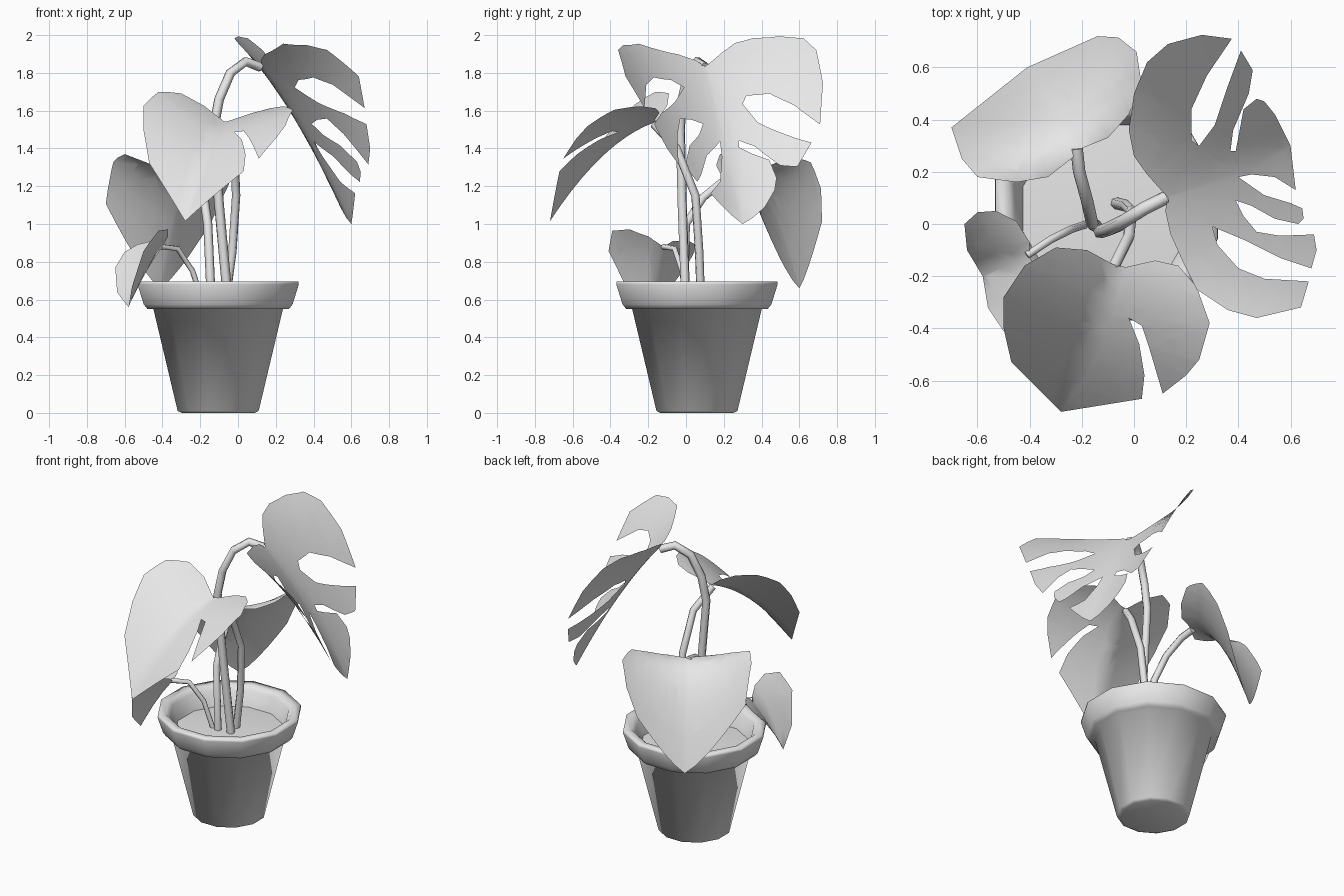
import bpy, bmesh
from mathutils import Matrix, Vector

cube = bpy.data.objects.get("Cube")
if cube:
    bpy.data.objects.remove(cube, do_unlink=True)

clay = bpy.data.materials.new("light_grey")
clay.use_nodes = True
clay.diffuse_color = (.8, .8, .8, 1)
clay.node_tree.nodes["Principled BSDF"].inputs["Base Color"].default_value = (.8, .8, .8, 1)


def add_object(name, data):
    obj = bpy.data.objects.new(name, data)
    bpy.context.collection.objects.link(obj)
    data.materials.append(clay)
    return obj


def activate(obj):
    bpy.ops.object.select_all(action='DESELECT')
    obj.select_set(True)
    bpy.context.view_layer.objects.active = obj


def shade_smooth(obj, angle):
    activate(obj)
    bpy.ops.object.shade_smooth_by_angle(angle=angle)


def lathe(name, profile, sides=12):
    """Spin a radius/height profile around the pot axis, flat sides facing the axes."""
    bm = bmesh.new()
    verts = [bm.verts.new((radius, 0, height)) for radius, height in profile]
    edges = [bm.edges.new(pair) for pair in zip(verts, verts[1:])]
    bmesh.ops.spin(bm, geom=verts + edges, cent=(0, 0, 0), axis=(0, 0, 1),
                   angle=6.283185, steps=sides)
    bmesh.ops.remove_doubles(bm, verts=bm.verts, dist=.0005)
    bmesh.ops.recalc_face_normals(bm, faces=bm.faces)
    bm.transform(Matrix.Translation((-.105, .058, 0)) @ Matrix.Rotation(3.14159 / sides, 4, 'Z'))
    mesh = bpy.data.meshes.new(name)
    bm.to_mesh(mesh)
    bm.free()
    shade_smooth(add_object(name, mesh), 3.1)


def stem(name, points, radius):
    """Round tube along a path."""
    curve = bpy.data.curves.new(name, 'CURVE')
    curve.dimensions = '3D'
    curve.bevel_depth = radius
    curve.bevel_resolution = 1
    curve.use_fill_caps = True
    spline = curve.splines.new('POLY')
    spline.points.add(len(points) - 1)
    for target, point in zip(spline.points, points):
        target.co = (*point, 1)
    obj = add_object(name, curve)
    activate(obj)
    bpy.ops.object.convert(target='MESH')
    shade_smooth(bpy.context.object, 1.2)


def leaf(name, outline, base, tip, bend, lift, spread, power, lean):
    """Flat outline cut into strips, then drooped along and folded across its midrib."""
    origin = Vector(base[:2])
    along = Vector(tip[:2]) - origin
    length = along.length
    along.normalize()
    across = Vector((-along.y, along.x))
    # slope chosen so that the midrib ends at the tip height
    slope = (tip[2] - base[2] - bend * length ** 2) / length

    bm = bmesh.new()
    bm.faces.new([bm.verts.new((x, y, 0)) for x, y in outline])
    bm.normal_update()
    bmesh.ops.triangulate(bm, faces=bm.faces)
    for direction in (along, across):
        for step in range(-10, 11):
            bmesh.ops.bisect_plane(
                bm, geom=bm.verts[:] + bm.edges[:] + bm.faces[:], dist=.0001,
                plane_co=(origin + direction * step * .06).to_3d(),
                plane_no=direction.to_3d())
    for v in bm.verts:
        offset = v.co.xy - origin
        s, t = offset.dot(along), offset.dot(across)
        fold = (lift + spread * s) * abs(t) ** power
        v.co.z = base[2] + slope * s + bend * s * s + fold + lean * t
    bmesh.ops.recalc_face_normals(bm, faces=bm.faces)
    if sum(f.normal.z for f in bm.faces) < 0:
        bmesh.ops.reverse_faces(bm, faces=bm.faces)
    mesh = bpy.data.meshes.new(name)
    bm.to_mesh(mesh)
    bm.free()
    shade_smooth(add_object(name, mesh), 1.2)


# Pot: tapered body running into a flared rim, and soil
lathe("pot", [(0, 0), (.2, 0), (.222, .01), (.355, .55), (.388, .55), (.408, .575),
              (.442, .68), (.44, .695), (.39, .695), (.365, .67), (.325, .55)])
lathe("soil", [(.34, .57), (.2, .58), (0, .585)])

# Stems
stem("split_leaf_stem", [(-.05, 0, .56), (-.1, -.02, 1.1), (-.13, -.03, 1.5), (-.1, -.02, 1.66),
                         (-.04, .01, 1.8), (.04, .06, 1.86), (.12, .1, 1.83)], .026)
stem("front_leaf_stem", [(-.07, .08, .56), (-.03, .07, .85), (-.01, .05, 1.15),
                         (-.02, -.05, 1.4), (-.08, -.17, 1.53)], .023)
stem("back_leaf_stem", [(-.14, -.01, .56), (-.16, 0, 1), (-.18, .09, 1.14),
                        (-.21, .2, 1.23), (-.22, .29, 1.25)], .024)
stem("small_leaf_stem", [(-.18, 0, .56), (-.24, -.02, .75), (-.32, -.06, .87),
                         (-.41, -.12, .88)], .015)

# Front leaf with a single slit
leaf("front_leaf",
     [(-.07, -.16), (-.18, -.1), (-.3, -.09), (-.42, -.16), (-.5, -.28), (-.5, -.4),
      (-.47, -.53), (-.28, -.72), (.03, -.67), (.04, -.58), (.02, -.46), (-.02, -.36),
      (.03, -.39), (.06, -.48), (.11, -.65), (.2, -.58), (.25, -.52), (.29, -.38),
      (.24, -.24), (.17, -.16), (.08, -.14), (-.03, -.165)],
     base=(-.07, -.16, 1.54), tip=(-.28, -.72, 1.015),
     bend=-.93, lift=.44, spread=0, power=1, lean=-.21)

# Large split leaf with fingers
leaf("split_leaf",
     [(.13, .1), (.05, .19), (0, .26), (-.02, .36), (0, .5), (.05, .62), (.13, .69),
      (.26, .725), (.375, .71), (.28, .57), (.22, .44), (.22, .32), (.25, .3),
      (.31, .38), (.36, .53), (.41, .665), (.455, .59), (.44, .5), (.38, .36),
      (.37, .28), (.39, .28), (.42, .44), (.47, .48), (.5, .47), (.54, .42),
      (.6, .3), (.62, .13), (.54, .18), (.45, .19), (.4, .18), (.5, .11),
      (.6, .08), (.645, .06), (.65, .02), (.63, 0), (.54, .02), (.45, .07),
      (.39, .09), (.42, .03), (.47, -.03), (.56, -.045), (.69, -.04), (.7, -.1),
      (.68, -.17), (.56, -.13), (.42, -.06), (.3, -.01), (.32, -.08), (.4, -.17),
      (.5, -.21), (.67, -.22), (.64, -.32), (.47, -.36), (.36, -.33), (.24, -.25),
      (.19, -.15), (.14, -.04), (.12, .05)],
     base=(.12, .1, 1.845), tip=(.6, .3, 1),
     bend=-.9, lift=.55, spread=1.4, power=1.5, lean=.09)

# Heart-shaped back leaf
leaf("back_leaf",
     [(-.2, .29), (-.1, .33), (-.02, .42), (.03, .53), (.01, .66), (-.06, .715),
      (-.14, .72), (-.41, .6), (-.7, .37), (-.66, .25), (-.6, .18), (-.45, .16),
      (-.33, .18), (-.24, .25)],
     base=(-.21, .28, 1.26), tip=(-.41, .6, .66),
     bend=-4.3, lift=.3, spread=3.4, power=1.5, lean=0)

# Small low leaf
leaf("small_leaf",
     [(-.4, -.12), (-.37, -.2), (-.37, -.3), (-.42, -.39), (-.5, -.41), (-.56, -.32),
      (-.58, -.2), (-.64, -.1), (-.65, 0), (-.6, .045), (-.53, .05), (-.45, .01),
      (-.4, -.07)],
     base=(-.4, -.12, .88), tip=(-.58, -.2, .56),
     bend=-2.1, lift=.45, spread=3.5, power=1, lean=.25)
